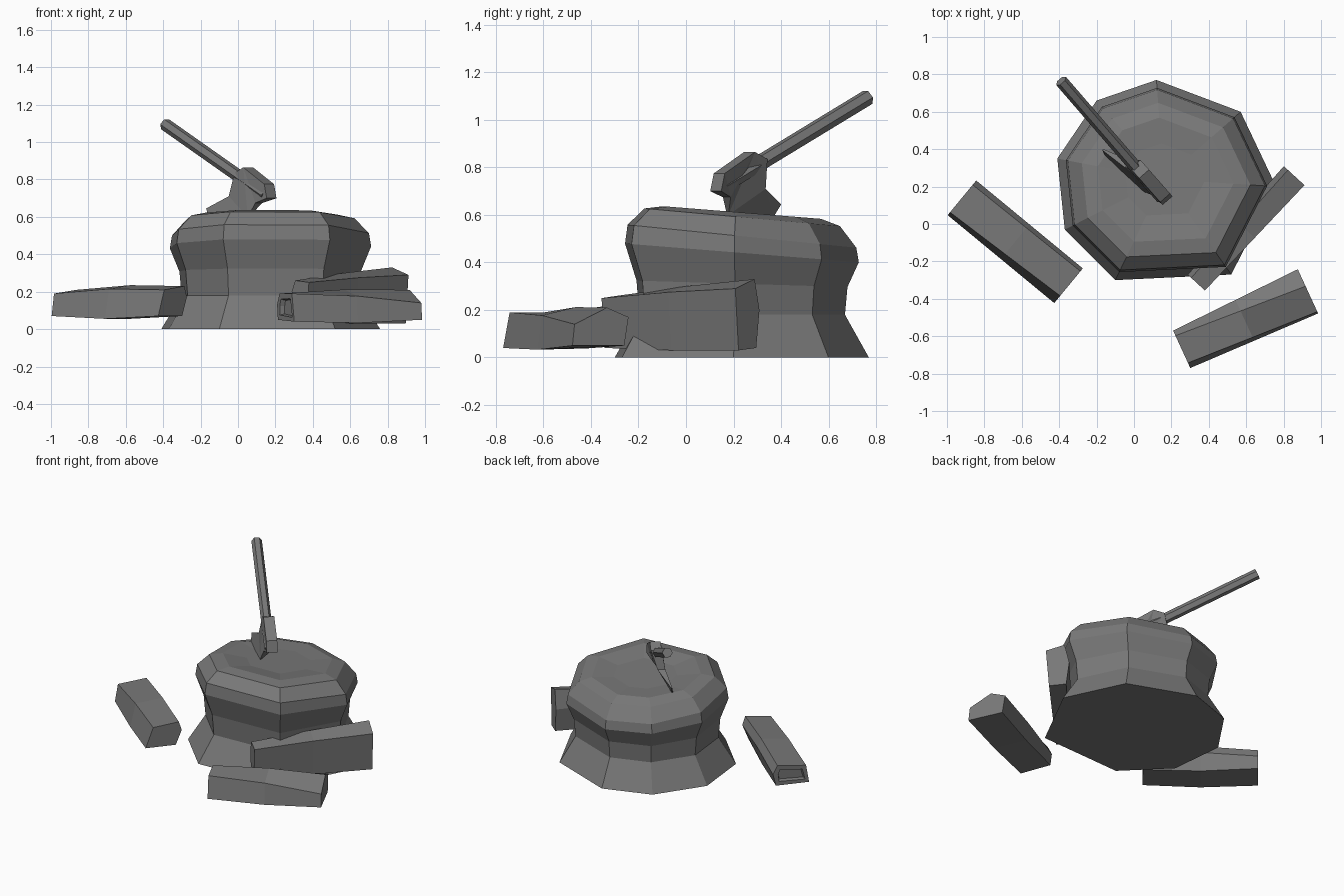
import bpy
import bmesh
from math import cos, sin, pi
from mathutils import Vector

old = bpy.data.objects.get("Cube")
if old:
    bpy.data.objects.remove(old, do_unlink=True)

COLOUR = (0.19, 0.19, 0.19, 1)
grey = bpy.data.materials.new("plain grey")
grey.use_nodes = True
grey.diffuse_color = COLOUR
grey.node_tree.nodes["Principled BSDF"].inputs["Base Color"].default_value = COLOUR


def finish(bm, name):
    bmesh.ops.recalc_face_normals(bm, faces=bm.faces)
    mesh = bpy.data.meshes.new(name)
    bm.to_mesh(mesh)
    bm.free()
    mesh.materials.append(grey)
    obj = bpy.data.objects.new(name, mesh)
    bpy.context.collection.objects.link(obj)
    return obj


def loft(bm, rings):
    """Skin a list of equal point rings and cap both ends."""
    loops = [[bm.verts.new(p) for p in ring] for ring in rings]
    n = len(loops[0])
    for a, b in zip(loops, loops[1:]):
        for i in range(n):
            j = (i + 1) % n
            bm.faces.new((a[i], a[j], b[j], b[i]))
    start = bm.faces.new(loops[0][::-1])
    bm.faces.new(loops[-1])
    return start


# Stump: flared irregular octagon, waist, bulging rim, shallow dished top
centre = Vector((0.16, 0.24))
outline = [(-0.41, 0.35), (-0.20, 0.66), (0.12, 0.77), (0.57, 0.60),
           (0.76, 0.20), (0.52, -0.27), (-0.10, -0.30), (-0.37, -0.03)]
profile = [(1, 0, 0), (0.81, 0.18, 0), (0.83, 0.31, 0.03), (0.92, 0.44, 0.08),
           (0.90, 0.51, 0.1), (0.77, 0.59, 0.09), (0.62, 0.61, 0.08), (0.36, 0.595, 0.06)]
rings = []
for scale, z, tilt in profile:
    ring = []
    for p in outline:
        q = centre + (Vector(p) - centre) * scale
        ring.append((q.x, q.y, z - tilt * (q.y - centre.y)))
    rings.append(ring)
bm = bmesh.new()
loft(bm, rings)
finish(bm, "stump")


# Split logs: five-sided sections swept between two ends, swelling midway
def log(name, start, end, first, last, swell, recess):
    a, b = Vector(start), Vector(end)
    d = (b - a).normalized()
    side = Vector((-d.y, d.x))

    def place(base, section):
        return [(*(base + side * s), z) for s, z in section]

    middle = []
    for (s0, z0), (s1, z1) in zip(first, last):
        z = (z0 + z1) / 2
        middle.append(((s0 + s1) / 2, z + (swell if z > 0.12 else -swell)))
    bm = bmesh.new()
    face = loft(bm, [place(a, first), place((a + b) / 2, middle), place(b, last)])
    if recess:
        bmesh.ops.recalc_face_normals(bm, faces=bm.faces)
        bmesh.ops.inset_individual(bm, faces=[face], thickness=0.035)
        bmesh.ops.inset_individual(bm, faces=[face], thickness=0.008, depth=-0.025)
    finish(bm, name)


log("right_log", (-0.92, 0.14), (-0.35, -0.33),
    [(-0.12, 0.07), (0.10, 0.07), (0.12, 0.15), (0.09, 0.21), (-0.10, 0.19)],
    [(-0.12, 0.07), (0.08, 0.07), (0.12, 0.17), (0.10, 0.23), (-0.07, 0.21)],
    0.015, True)
log("front_log", (0.255, -0.67), (0.93, -0.36),
    [(-0.11, 0.04), (0.10, 0.05), (0.11, 0.13), (0.08, 0.19), (-0.08, 0.19)],
    [(-0.13, 0.05), (0.11, 0.05), (0.13, 0.17), (0.03, 0.21), (-0.12, 0.14)],
    0.012, True)
log("leaning_log", (0.335, -0.315), (0.86, 0.255),
    [(-0.04, 0.04), (0.05, 0.04), (0.065, 0.20), (0.04, 0.26), (-0.06, 0.25)],
    [(-0.05, 0.03), (0.06, 0.04), (0.08, 0.20), (0.05, 0.33), (-0.07, 0.29)],
    0.005, False)

# Axe handle: hexagonal shaft poking through the head
foot, tip = Vector((0.15, 0.14, 0.715)), Vector((-0.39, 0.765, 1.095))
axis = (tip - foot).normalized()
across = axis.cross(Vector((0, 0, 1))).normalized()
lift = across.cross(axis)
bm = bmesh.new()
loft(bm, [[base + (across * cos(k * pi / 3) + lift * sin(k * pi / 3)) * 0.034
           for k in range(6)] for base in (foot, tip)])
finish(bm, "axe_handle")

# Axe head: side profile as (run, height, lean, half thickness), thin at the edge
run, flat = Vector((-0.66, 0.75, 0)), Vector((0.75, 0.66, 0))
origin = Vector((0.14, 0.17, 0))
head = [(-0.06, 0.70, 0, 0.035), (-0.04, 0.775, 0, 0.035), (0.13, 0.865, 0, 0.035),
        (0.20, 0.835, 0, 0.035), (0.225, 0.71, -0.03, 0.025), (0.375, 0.645, -0.08, 0.004),
        (0.34, 0.59, -0.09, 0.003), (0.06, 0.60, -0.06, 0.004), (0.02, 0.675, -0.02, 0.025)]
bm = bmesh.new()
loft(bm, [[origin + run * u + flat * (lean + sign * t) + Vector((0, 0, z))
           for u, z, lean, t in head] for sign in (-1, 1)])
bmesh.ops.triangulate(bm, faces=[f for f in bm.faces if len(f.verts) > 4])
finish(bm, "axe_head")
